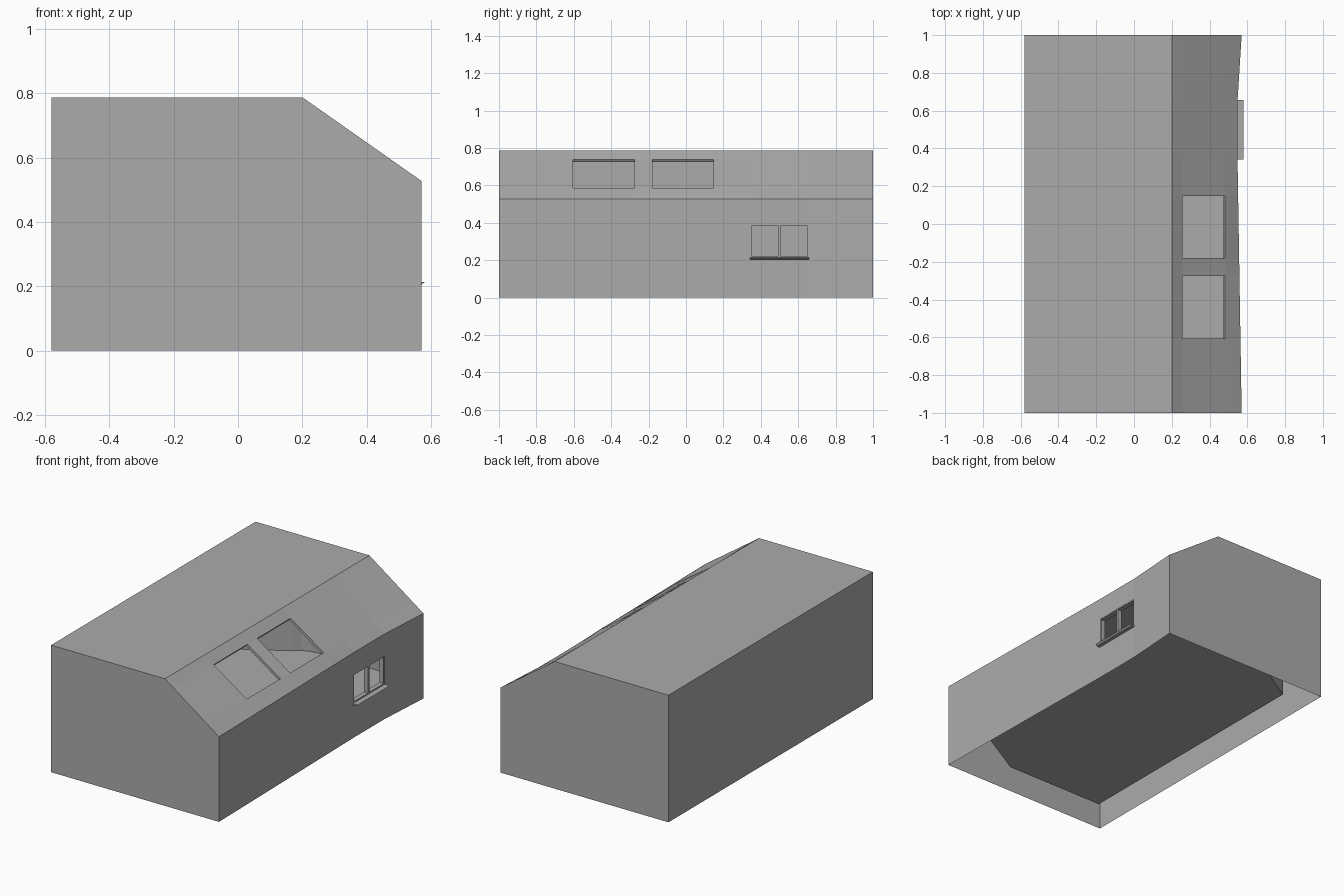
import bpy, bmesh
from mathutils import Vector

default_cube = bpy.data.objects.get("Cube")
if default_cube:
    bpy.data.objects.remove(default_cube, do_unlink=True)

grey = bpy.data.materials.new("plain_grey")
grey.use_nodes = True
tone = (0.41, 0.41, 0.41, 1)
grey.diffuse_color = tone
grey.node_tree.nodes["Principled BSDF"].inputs["Base Color"].default_value = tone


def finish(bm, name):
    """Turn a bmesh into a named object."""
    bmesh.ops.recalc_face_normals(bm, faces=bm.faces)
    mesh = bpy.data.meshes.new(name)
    bm.to_mesh(mesh)
    bm.free()
    mesh.materials.append(grey)
    obj = bpy.data.objects.new(name, mesh)
    bpy.context.collection.objects.link(obj)


def prism(name, profile, y0, y1):
    """Extrude an x-z profile along y."""
    bm = bmesh.new()
    near = [bm.verts.new((x, y0, z)) for x, z in profile]
    far = [bm.verts.new((x, y1, z)) for x, z in profile]
    bm.faces.new(near)
    bm.faces.new(far)
    for k in range(len(profile)):
        n = (k + 1) % len(profile)
        bm.faces.new((near[k], near[n], far[n], far[k]))
    finish(bm, name)


# Outer shell: one cross-section repeated along the length
BACK, RIDGE, EAVE = -0.58, 0.2, 0.57
TOP, EAVE_Z = 0.787, 0.527
SILL_Z, HEAD_Z = 0.217, 0.39
WIN_A, WIN_B = 0.35, 0.65
DIP = 0.022
sky_stations = [-0.605, -0.275, -0.18, 0.148]
stations = [-1] + sky_stations + [WIN_A, WIN_B, 1]


def wall_x(y):
    """The window wall bends slightly inwards towards the window."""
    if y < WIN_A:
        return EAVE - DIP * (y + 1) / (WIN_A + 1)
    return EAVE - DIP * min(1, (1 - y) / (1 - WIN_B))


def section(y):
    x = wall_x(y)
    points = [(x, 0), (x, SILL_Z), (x, HEAD_Z), (x, EAVE_Z)]
    if y in sky_stations:
        points += [(0.483, 0.586), (0.257, 0.739)]
    else:
        for t in (0.77, 0.15):
            points.append((RIDGE + (x - RIDGE) * t, TOP + (EAVE_Z - TOP) * t))
    return points + [(RIDGE, TOP), (BACK, TOP), (BACK, 0)]


bm = bmesh.new()
rings = [[bm.verts.new((x, y, z)) for x, z in section(y)] for y in stations]
openings = {(1, 4), (3, 4), (5, 1)}  # two skylights and the window
for i in range(len(rings) - 1):
    for j in range(len(rings[0]) - 1):
        a, b = rings[i], rings[i + 1]
        loop = (a[j], a[j + 1], b[j + 1], b[j])
        if (i, j) not in openings:
            bm.faces.new(loop)
        elif j == 4:
            # Skylight reveal
            inward = Vector((-0.56, 0, -0.83)) * 0.016
            deep = [bm.verts.new(v.co + inward) for v in loop]
            for k in range(4):
                n = (k + 1) % 4
                bm.faces.new((loop[k], loop[n], deep[n], deep[k]))
for ring in (rings[0], rings[-1]):
    bm.faces.new(ring)
finish(bm, "house_shell")

# Inner room: box outline with two corners cut at a slant
FLOOR_Z, ROOM_TOP = 0.12, 0.5
LEFT, RIGHT, END = -0.527, 0.517, 0.947
outline = [(RIGHT, -0.735), (0.144, -END), (LEFT, -END), (LEFT, 0.72),
           (-0.25, 0.885), (-0.21, 0.918), (-0.16, 0.937), (-0.09, END), (RIGHT, END)]

bm = bmesh.new()
bm.faces.new([bm.verts.new((x, y, FLOOR_Z)) for x, y in outline])
finish(bm, "room_floor")

bm = bmesh.new()
low = [bm.verts.new((x, y, FLOOR_Z)) for x, y in outline]
high = [bm.verts.new((x, y, ROOM_TOP)) for x, y in outline]
for k in range(len(outline) - 1):
    bm.faces.new((low[k], low[k + 1], high[k + 1], high[k]))
finish(bm, "room_walls")

# Inner side of the window wall, left open at the window
bm = bmesh.new()
for y0, y1, z0, z1 in ((outline[0][1], WIN_A, FLOOR_Z, ROOM_TOP),
                       (WIN_B, END, FLOOR_Z, ROOM_TOP),
                       (WIN_A, WIN_B, FLOOR_Z, SILL_Z),
                       (WIN_A, WIN_B, HEAD_Z, ROOM_TOP)):
    corners = ((y0, z0), (y1, z0), (y1, z1), (y0, z1))
    bm.faces.new([bm.verts.new((RIGHT, y, z)) for y, z in corners])
finish(bm, "room_window_wall")

# Window frame, mullion and sill
outer = EAVE - DIP - 0.002
bar = 0.004


def frame_bar(name, y0, y1, z0, z1):
    prism(name, [(RIGHT, z0), (outer, z0), (outer, z1), (RIGHT, z1)], y0, y1)


frame_bar("window_jamb_front", WIN_A, WIN_A + bar, SILL_Z, HEAD_Z)
frame_bar("window_mullion", 0.493, 0.505, SILL_Z, HEAD_Z)
frame_bar("window_jamb_back", WIN_B - bar, WIN_B, SILL_Z, HEAD_Z)
frame_bar("window_bottom_rail", WIN_A, WIN_B, SILL_Z, SILL_Z + bar)
frame_bar("window_head_rail", WIN_A, WIN_B, HEAD_Z - bar, HEAD_Z)
prism("window_sill", [(RIGHT, 0.204), (0.568, 0.204), (0.58, 0.213), (RIGHT, 0.216)],
      0.342, 0.657)
